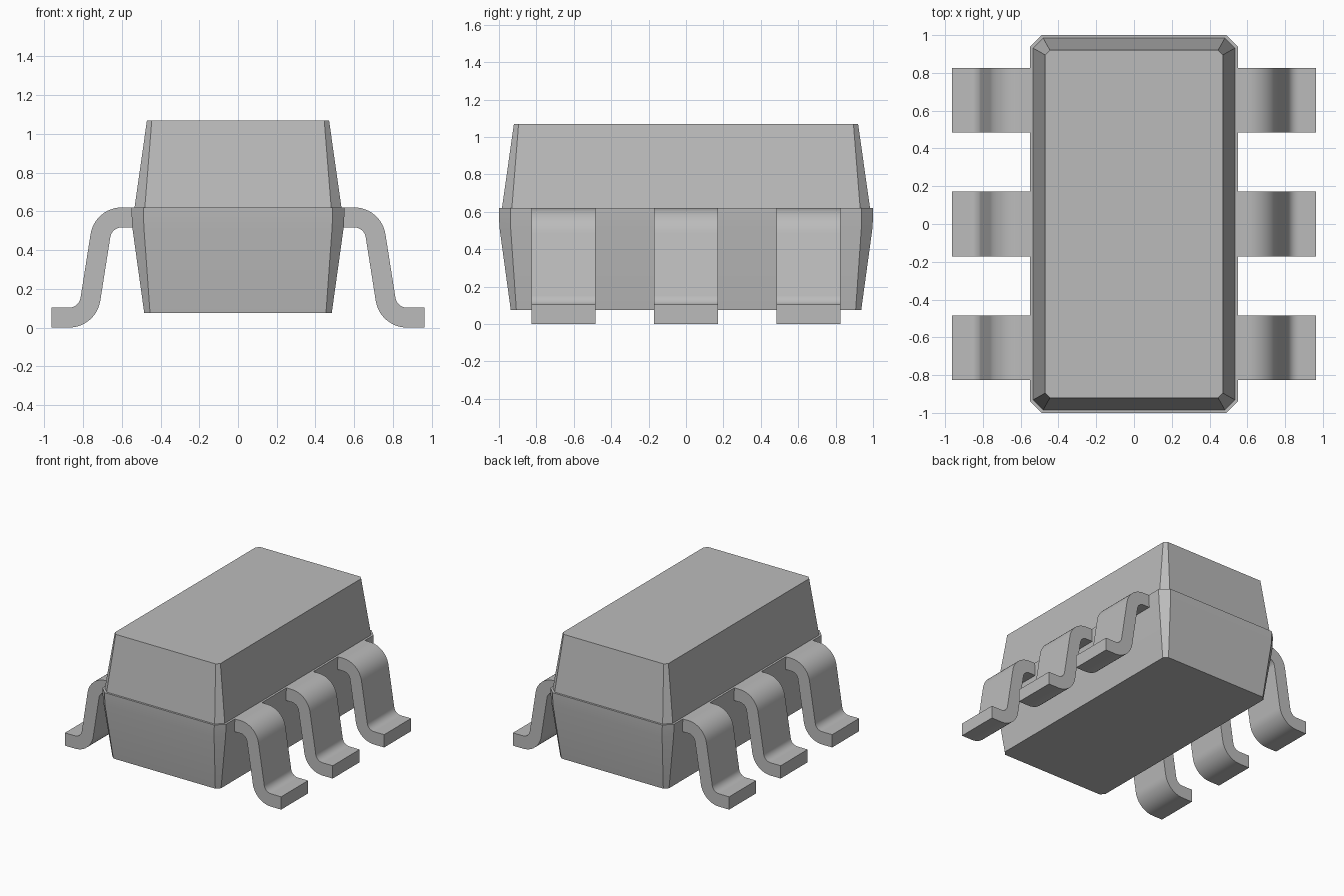
import bpy, bmesh, math

cube = bpy.data.objects.get("Cube")
if cube:
    bpy.data.objects.remove(cube, do_unlink=True)

grey = bpy.data.materials.new("plain_grey")
grey.use_nodes = True
GREY = (0.5, 0.5, 0.5, 1)
grey.diffuse_color = GREY
grey.node_tree.nodes["Principled BSDF"].inputs["Base Color"].default_value = GREY


def finish(name, bm):
    bmesh.ops.recalc_face_normals(bm, faces=bm.faces)
    mesh = bpy.data.meshes.new(name)
    bm.to_mesh(mesh)
    bm.free()
    mesh.materials.append(grey)
    obj = bpy.data.objects.new(name, mesh)
    bpy.context.collection.objects.link(obj)
    bpy.ops.object.select_all(action="DESELECT")
    obj.select_set(True)
    bpy.context.view_layer.objects.active = obj
    bpy.ops.object.shade_smooth_by_angle(angle=math.radians(30))


def chamfered_block(name, levels):
    """Loft of rectangles with cut corners: (z, half x, half y, corner cut)."""
    bm = bmesh.new()
    rings = []
    for z, x, y, c in levels:
        outline = [(x, c - y), (x, y - c), (x - c, y), (c - x, y),
                   (-x, y - c), (-x, c - y), (c - x, -y), (x - c, -y)]
        rings.append([bm.verts.new((px, py, z)) for px, py in outline])
    for low, high in zip(rings, rings[1:]):
        for i in range(8):
            j = (i + 1) % 8
            bm.faces.new((low[i], low[j], high[j], high[i]))
    bm.faces.new(rings[0])
    bm.faces.new(rings[-1])
    finish(name, bm)


# Moulded package halves
chamfered_block("lower_body", [(0.075, 0.484, 0.937, 0.03),
                               (0.52, 0.546, 0.998, 0.06),
                               (0.62, 0.551, 1.0, 0.062)])
chamfered_block("upper_body", [(0.62, 0.534, 0.984, 0.053),
                               (1.07, 0.47, 0.92, 0.025)])


# Gull-wing pins
def arc(cx, cz, radius, start, end, steps=12):
    angles = [math.radians(start + (end - start) * i / steps) for i in range(steps + 1)]
    return [(cx + radius * math.cos(a), cz + radius * math.sin(a)) for a in angles]


INNER, OUTER, LEAN = 0.06, 0.163, 9
SHOULDER = (0.6, 0.62 - OUTER)
ANKLE = (0.872, OUTER)
profile = [(0.5, 0.62)]
profile += arc(*SHOULDER, OUTER, 90, LEAN)
profile += arc(*ANKLE, INNER, 180 + LEAN, 270)
profile += [(0.963, OUTER - INNER), (0.963, 0)]
profile += arc(*ANKLE, OUTER, 270, 180 + LEAN)
profile += arc(*SHOULDER, INNER, LEAN, 90)
profile += [(0.5, 0.62 - OUTER + INNER)]


def pin(name, side, y, width=0.343):
    bm = bmesh.new()
    face = bm.faces.new([bm.verts.new((side * x, y - width / 2, z)) for x, z in profile])
    sweep = bmesh.ops.extrude_face_region(bm, geom=[face])
    moved = [v for v in sweep["geom"] if isinstance(v, bmesh.types.BMVert)]
    bmesh.ops.translate(bm, verts=moved, vec=(0, width, 0))
    finish(name, bm)


for side, side_name in ((1, "left"), (-1, "right")):
    for y, place in ((-0.655, "front"), (0, "middle"), (0.655, "back")):
        pin(f"{side_name}_{place}_pin", side, y)
